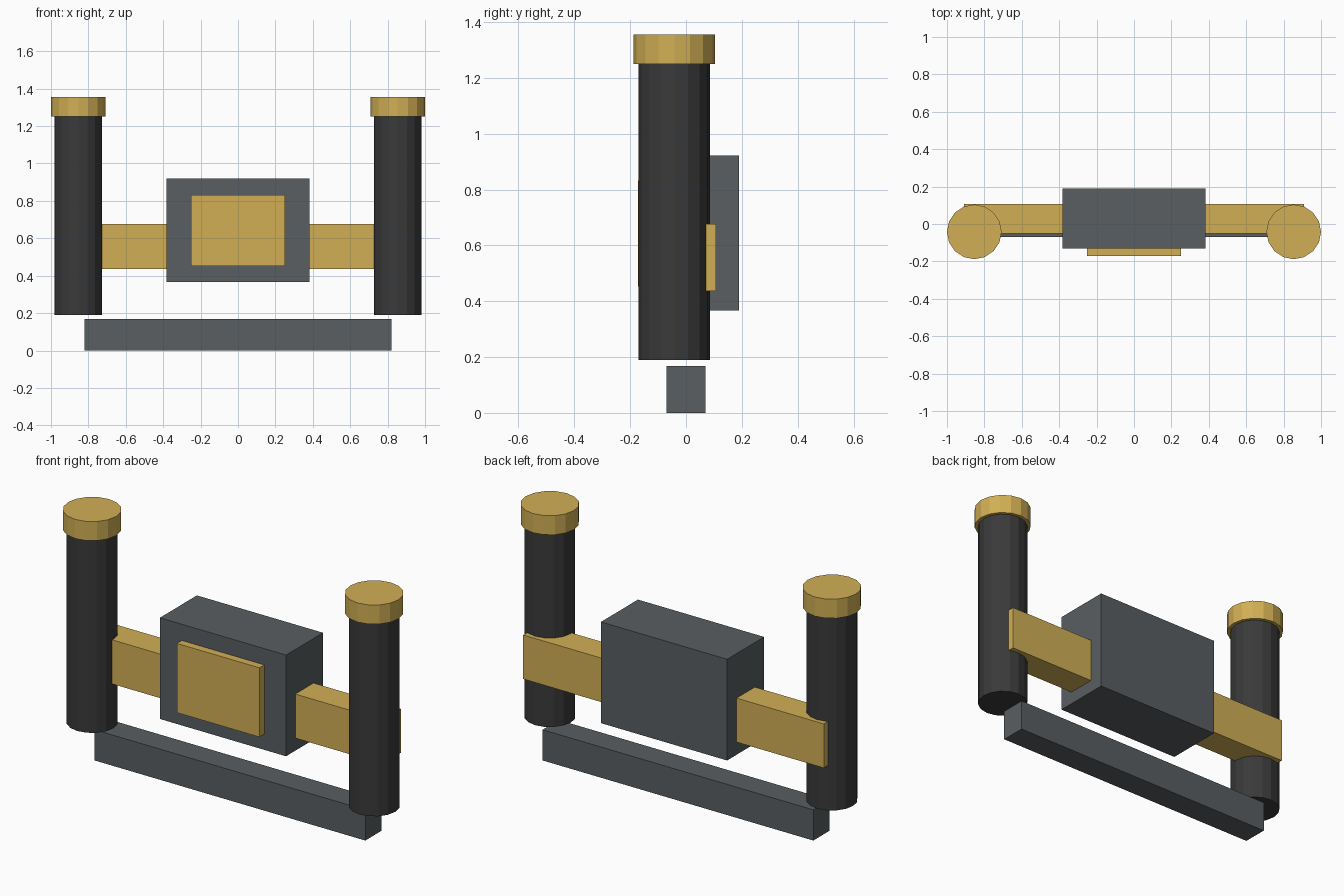
import bpy

cube = bpy.data.objects.get("Cube")
if cube:
    bpy.data.objects.remove(cube, do_unlink=True)


def material(name, rgb):
    m = bpy.data.materials.new(name)
    m.use_nodes = True
    m.diffuse_color = (*rgb, 1)
    m.node_tree.nodes["Principled BSDF"].inputs["Base Color"].default_value = (*rgb, 1)
    return m


gold = material("gold", (0.64, 0.43, 0.09))
grey = material("slate grey", (0.10, 0.112, 0.12))
black = material("charcoal black", (0.042, 0.042, 0.042))


def finish(name, mat):
    obj = bpy.context.object
    obj.name = obj.data.name = name
    obj.data.materials.append(mat)
    return obj


def box(name, mat, x, y, z):
    """Box spanning the given (min, max) ranges."""
    spans = (x, y, z)
    bpy.ops.mesh.primitive_cube_add(size=1, location=[sum(s) / 2 for s in spans])
    obj = finish(name, mat)
    obj.scale = [s[1] - s[0] for s in spans]
    bpy.ops.object.transform_apply(location=False, rotation=False, scale=True)


def cylinder(name, mat, x, y, radius, z):
    bpy.ops.mesh.primitive_cylinder_add(
        vertices=16, radius=radius, depth=z[1] - z[0], location=(x, y, sum(z) / 2))
    finish(name, mat)


# Base rail and central housing
box("base_rail", grey, (-0.82, 0.82), (-0.07, 0.07), (0, 0.168))
box("housing", grey, (-0.382, 0.382), (-0.13, 0.19), (0.367, 0.921))
box("front_panel", gold, (-0.25, 0.25), (-0.172, -0.13), (0.453, 0.832))

# Crossbar through the housing
box("crossbar", gold, (-0.91, 0.91), (-0.05, 0.108), (0.436, 0.677))

# Upright tubes with caps
for side, sign in (("left", 1), ("right", -1)):
    cylinder(side + "_tube", black, sign * 0.854, -0.042, 0.128, (0.19, 1.25))
    cylinder(side + "_cap", gold, sign * 0.854, -0.042, 0.146, (1.25, 1.355))
